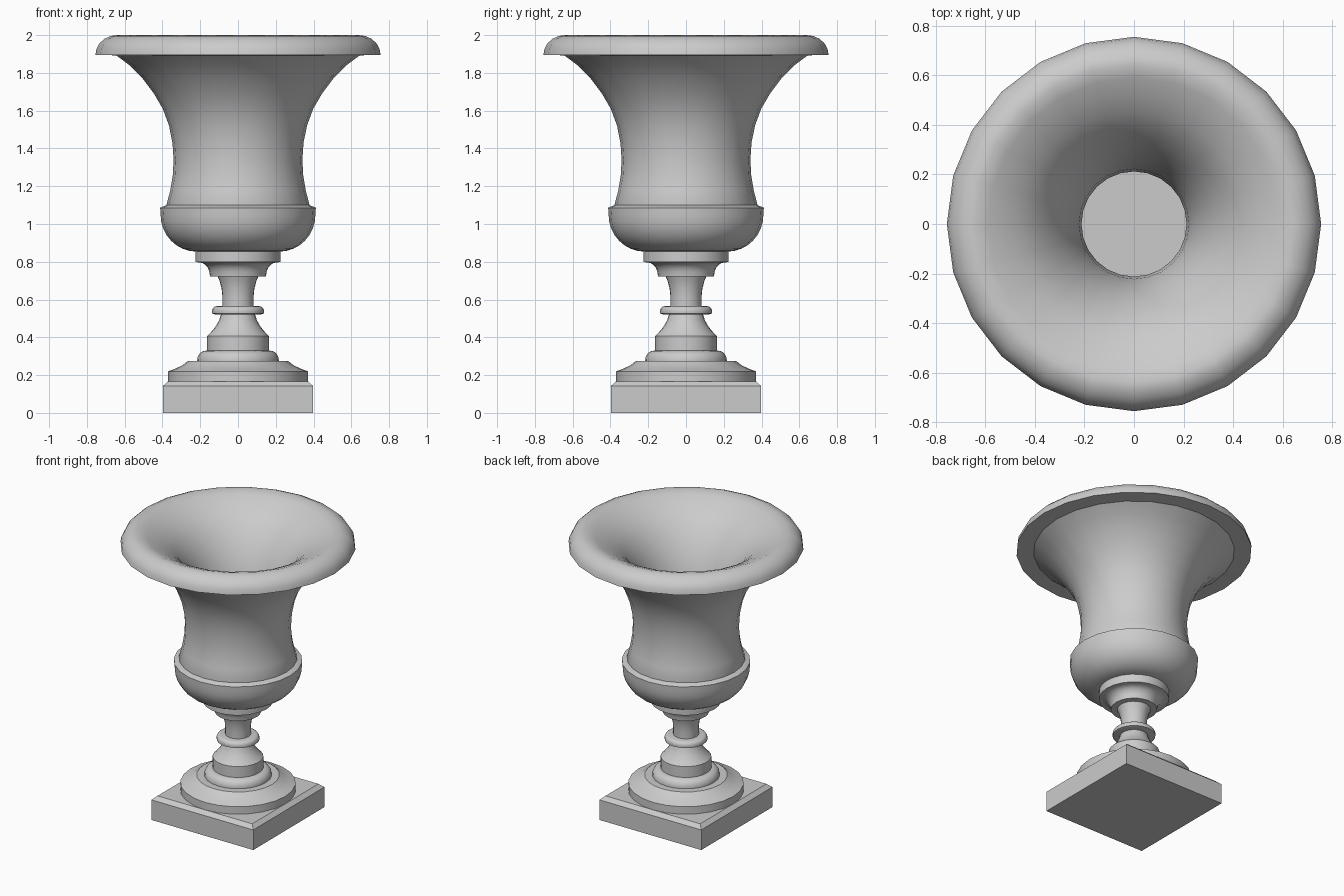
import bpy, bmesh
from math import sin, cos, pi, radians

SIDES = 24

cube = bpy.data.objects.get("Cube")
if cube:
    bpy.data.objects.remove(cube, do_unlink=True)

stone = bpy.data.materials.new("grey stone")
stone.use_nodes = True
colour = (0.6, 0.6, 0.6, 1)
stone.diffuse_color = colour
stone.node_tree.nodes["Principled BSDF"].inputs["Base Color"].default_value = colour


def finish(name, bm, smooth=True):
    """Turn a bmesh into a named, shaded object."""
    bmesh.ops.recalc_face_normals(bm, faces=bm.faces)
    mesh = bpy.data.meshes.new(name)
    bm.to_mesh(mesh)
    bm.free()
    mesh.materials.append(stone)
    obj = bpy.data.objects.new(name, mesh)
    bpy.context.collection.objects.link(obj)
    if smooth:
        bpy.ops.object.select_all(action='DESELECT')
        obj.select_set(True)
        bpy.context.view_layer.objects.active = obj
        bpy.ops.object.shade_smooth_by_angle(angle=radians(35))
    return obj


def quarter(centre, size, start, end, steps=5):
    """Points of an elliptical arc in the (radius, height) plane, in degrees."""
    angles = [radians(start + (end - start) * i / steps) for i in range(steps + 1)]
    return [(centre[0] + size[0] * cos(a), centre[1] + size[1] * sin(a)) for a in angles]


def lathe(name, profile):
    """Revolve a (radius, height) profile into a closed solid."""
    bm = bmesh.new()
    rings = [[bm.verts.new((r * cos(2 * pi * i / SIDES), r * sin(2 * pi * i / SIDES), z))
              for i in range(SIDES)] for r, z in profile]
    for low, high in zip(rings, rings[1:]):
        for i in range(SIDES):
            j = (i + 1) % SIDES
            bm.faces.new((low[i], low[j], high[j], high[i]))
    bm.faces.new(rings[0])
    bm.faces.new(rings[-1])
    return finish(name, bm)


# Square plinth with a chamfered top
bm = bmesh.new()
levels = [(0.398, 0), (0.398, 0.142), (0.37, 0.167)]
squares = [[bm.verts.new((sx * h, sy * h, z)) for sx, sy in ((-1, -1), (1, -1), (1, 1), (-1, 1))]
           for h, z in levels]
for low, high in zip(squares, squares[1:]):
    for i in range(4):
        j = (i + 1) % 4
        bm.faces.new((low[i], low[j], high[j], high[i]))
bm.faces.new(squares[0])
bm.faces.new(squares[-1])
finish("plinth", bm, smooth=False)

# Round foot: disc, sloping shoulder and small bulging ring
lathe("foot", [(0.37, 0.16), (0.37, 0.22), (0.33, 0.235), (0.295, 0.252), (0.265, 0.275),
               (0.216, 0.275)] + quarter((0.167, 0.28), (0.049, 0.05), 0, 90))

# Lower stem: drum rising into a bell
lathe("lower_stem", [(0.163, 0.32), (0.163, 0.407)]
      + [(0.145, 0.425), (0.12, 0.455), (0.1, 0.49), (0.088, 0.53)])

# Ring around the stem
lathe("stem_ring", [(0.125, 0.522), (0.137, 0.526)]
      + quarter((0.112, 0.538), (0.026, 0.027), 0, 90, 4))

# Upper stem, flaring upwards
lathe("upper_stem", [(0.082, 0.555), (0.082, 0.61), (0.087, 0.66), (0.098, 0.7), (0.113, 0.735)])

# Hollow moulding and disc below the bowl
lathe("bowl_support", [(0.148, 0.722)] + quarter((0.206, 0.727), (0.057, 0.07), 180, 90)
      + [(0.225, 0.798), (0.225, 0.86)])

# Rounded bowl with a sharp shoulder and narrow ledge
lathe("bowl", quarter((0.22, 1.05), (0.19, 0.196), -90, 0, 8)
      + [(0.412, 1.086), (0.37, 1.104)])

# Flared body with overhanging rim; the hollow follows the outside at an even thickness
outside = [(0.372, 1.06), (0.379, 1.1), (0.358, 1.18), (0.345, 1.26), (0.341, 1.34), (0.347, 1.43),
           (0.365, 1.52), (0.398, 1.61), (0.445, 1.69), (0.505, 1.77), (0.574, 1.84), (0.645, 1.893)]
rim = quarter((0.64, 1.895), (0.115, 0.105), 0, 90, 5)
inside = [(0.59, 1.982), (0.525, 1.95), (0.455, 1.905), (0.395, 1.85), (0.335, 1.77), (0.285, 1.68),
          (0.245, 1.57), (0.222, 1.46), (0.212, 1.34), (0.218, 1.24), (0.23, 1.12)]
lathe("body", outside + rim + inside)
